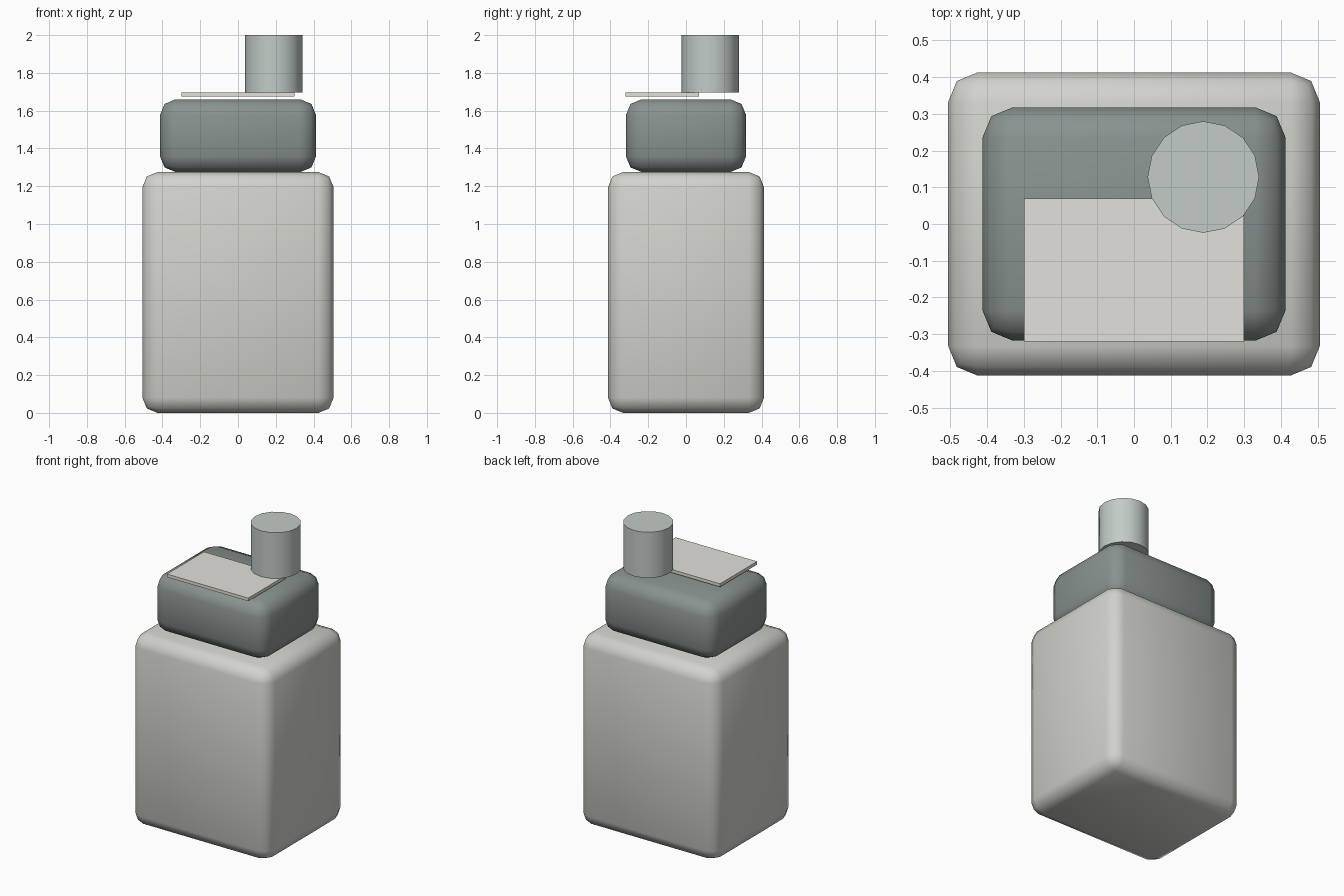
import bpy, math

if "Cube" in bpy.data.objects:
    bpy.data.objects.remove(bpy.data.objects["Cube"])


def finish(obj, name, color, smooth=None):
    obj.name = name
    mat = bpy.data.materials.new(name + "_paint")
    mat.diffuse_color = (*color, 1)
    mat.use_nodes = True
    mat.node_tree.nodes["Principled BSDF"].inputs["Base Color"].default_value = mat.diffuse_color
    obj.data.materials.append(mat)
    if smooth:
        bpy.ops.object.shade_smooth_by_angle(angle=math.radians(smooth))


def box(name, x, y, z, color, bevel=0):
    """Box from (min, max) ranges, optionally with rounded edges."""
    bpy.ops.mesh.primitive_cube_add(size=1, location=[sum(r) / 2 for r in (x, y, z)])
    obj = bpy.context.object
    obj.scale = [r[1] - r[0] for r in (x, y, z)]
    bpy.ops.object.transform_apply(location=False, rotation=False, scale=True)
    if bevel:
        mod = obj.modifiers.new("rounding", 'BEVEL')
        mod.width, mod.segments = bevel, 2
        bpy.ops.object.modifier_apply(modifier=mod.name)
    finish(obj, name, color, 50 if bevel else None)


# Main cabinet and dark upper housing
box("cabinet", (-0.506, 0.506), (-0.413, 0.413), (0, 1.275), (0.64, 0.65, 0.60), 0.08)
box("upper_housing", (-0.413, 0.413), (-0.318, 0.318), (1.275, 1.66), (0.25, 0.29, 0.28), 0.083)

# Thin plate hovering just over the housing
box("top_plate", (-0.3, 0.3), (-0.32, 0.07), (1.674, 1.695), (0.77, 0.75, 0.70))

# Round cup on the back right
bpy.ops.mesh.primitive_cylinder_add(vertices=16, radius=0.152, depth=0.305,
                                    location=(0.189, 0.128, 1.8475))
finish(bpy.context.object, "cup", (0.54, 0.60, 0.57), 40)
